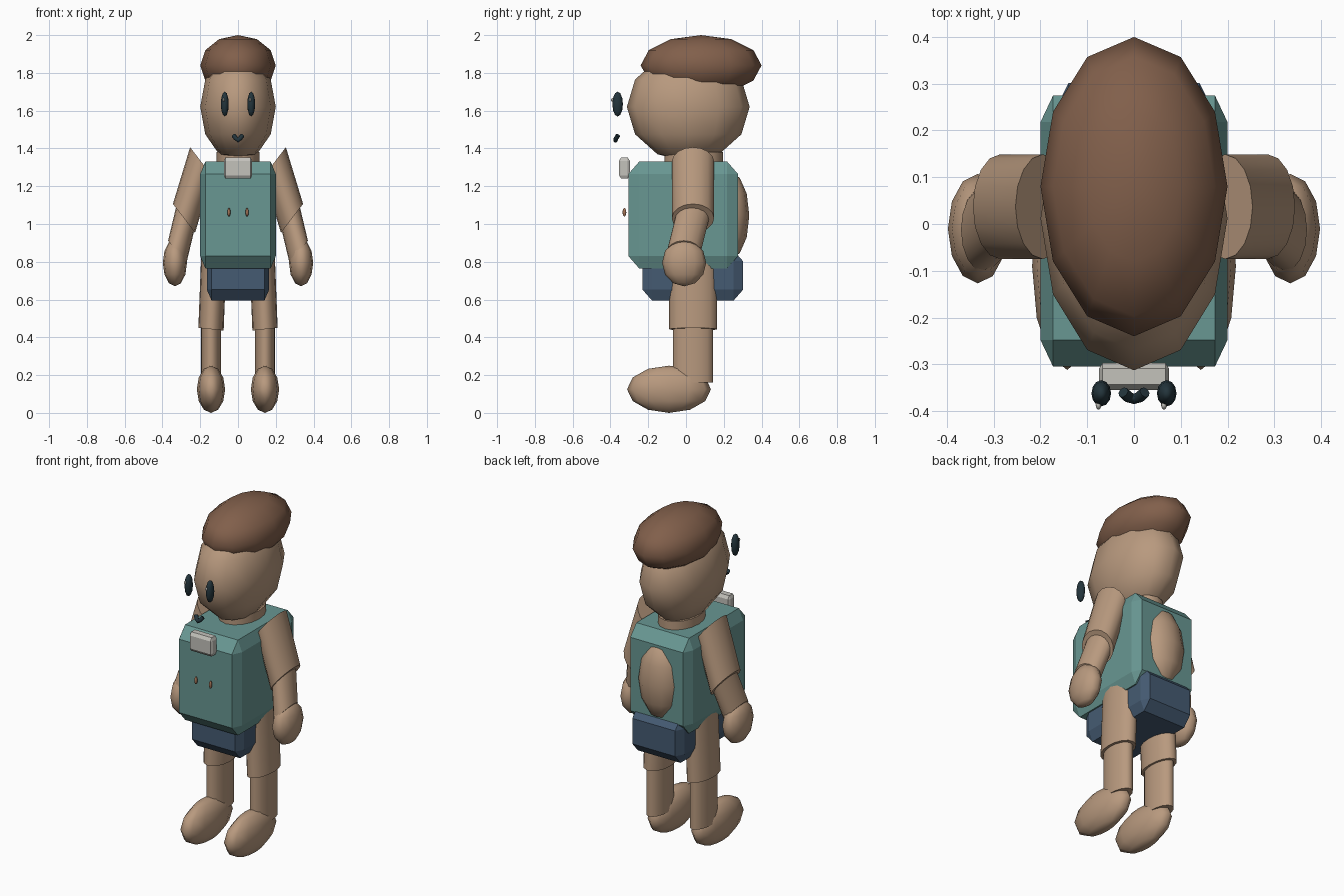
import bpy, bmesh, math
from itertools import product
from mathutils import Vector, Matrix

cube = bpy.data.objects.get("Cube")
if cube:
    bpy.data.objects.remove(cube, do_unlink=True)


def material(name, rgb):
    m = bpy.data.materials.new(name)
    m.use_nodes = True
    m.diffuse_color = (*rgb, 1)
    m.node_tree.nodes["Principled BSDF"].inputs["Base Color"].default_value = (*rgb, 1)
    return m


skin = material("tan skin", (0.48, 0.32, 0.21))
hair_brown = material("brown hair", (0.22, 0.115, 0.07))
teal = material("teal cloth", (0.14, 0.31, 0.29))
blue = material("navy cloth", (0.06, 0.105, 0.17))
dark = material("dark slate", (0.017, 0.035, 0.045))
pale = material("pale grey", (0.55, 0.54, 0.50))
copper = material("copper", (0.38, 0.18, 0.10))


def finish(name, bm, mat):
    bmesh.ops.recalc_face_normals(bm, faces=bm.faces)
    mesh = bpy.data.meshes.new(name)
    bm.to_mesh(mesh)
    bm.free()
    mesh.materials.append(mat)
    ob = bpy.data.objects.new(name, mesh)
    bpy.context.collection.objects.link(ob)
    return ob


def ball(name, centre, radii, mat, segments=12, rings=6):
    """Smooth ellipsoid with its poles along z."""
    bm = bmesh.new()
    bmesh.ops.create_uvsphere(
        bm, u_segments=segments, v_segments=rings, radius=1,
        matrix=Matrix.Translation(centre) @ Matrix.Diagonal((*radii, 1)))
    for f in bm.faces:
        f.smooth = True
    return finish(name, bm, mat)


def chamfered_box(name, low, high, cut, mat):
    """Flat shaded box with a separate chamfer size on each axis."""
    bm = bmesh.new()
    for signs in product((0, 1), repeat=3):
        corner = [(low, high)[s][i] for i, s in enumerate(signs)]
        inner = [c + cut[i] * (1 - 2 * signs[i]) for i, c in enumerate(corner)]
        for keep in range(3):
            bm.verts.new([corner[i] if i == keep else inner[i] for i in range(3)])
    bmesh.ops.convex_hull(bm, input=bm.verts)
    bmesh.ops.dissolve_limit(bm, angle_limit=0.01, verts=bm.verts, edges=bm.edges)
    return finish(name, bm, mat)


def tube(name, start, end, u, v, mat, sides=16):
    """Oval cylinder whose end caps lie along the half axes u and v."""
    bm = bmesh.new()
    u, v = Vector(u), Vector(v)
    rings = []
    for c in (Vector(start), Vector(end)):
        angles = [2 * math.pi * i / sides for i in range(sides)]
        rings.append([bm.verts.new(c + u * math.cos(a) + v * math.sin(a)) for a in angles])
    a, b = rings
    for i in range(sides):
        j = (i + 1) % sides
        bm.faces.new((a[i], a[j], b[j], b[i])).smooth = True
    bm.faces.new(a)
    bm.faces.new(b)
    return finish(name, bm, mat)


# Head, hair and neck
ball("head", (0, 0.012, 1.62), (0.2, 0.325, 0.29), skin)
ball("hair", (0, 0.08, 1.84), (0.2, 0.32, 0.16), hair_brown)
tube("neck", (0, 0.04, 1.25), (0, 0.04, 1.38), (0.113, 0, 0), (0, 0.155, 0), skin)

# Torso, hips and the oval pad on the back
chamfered_box("torso", (-0.2, -0.305, 0.765), (0.2, 0.275, 1.33), (0.027, 0.057, 0.065), teal)
chamfered_box("hips", (-0.165, -0.23, 0.595), (0.165, 0.302, 0.86), (0.025, 0.05, 0.057), blue)
ball("back_pad", (0, 0.235, 1.045), (0.13, 0.1, 0.23), skin)

# Collar tag and smiling mouth
chamfered_box("collar_tag", (-0.075, -0.355, 1.24), (0.075, -0.297, 1.352), (0.008, 0.012, 0.018), pale)
curve = bpy.data.curves.new("mouth", "CURVE")
curve.dimensions = "3D"
curve.bevel_depth = 0.012
curve.bevel_resolution = 2
curve.use_fill_caps = True
smile = curve.splines.new("POLY")
smile.points.add(4)
for i, p in enumerate(smile.points):
    t = i / 2 - 1
    p.co = (0.023 * t, -0.374 + 0.014 * t * t, 1.443 + 0.026 * abs(t) ** 1.4, 1)
curve.materials.append(dark)
bpy.context.collection.objects.link(bpy.data.objects.new("mouth", curve))

# Paired parts
for side, s in (("left", 1), ("right", -1)):
    ball(side + "_eye", (0.07 * s, -0.362, 1.635), (0.021, 0.028, 0.066), dark)
    ball(side + "_eye_glint", (0.07 * s - 0.006, -0.387, 1.657), (0.006, 0.01, 0.01), pale)
    ball(side + "_button", (0.048 * s, -0.326, 1.062), (0.008, 0.01, 0.023), copper)

    tube(side + "_upper_arm", (0.195 * s, 0.037, 1.33), (0.286 * s, 0.037, 1.03),
         (0.0585 * s, 0, 0.0765), (0, 0.112, 0), skin)
    tube(side + "_forearm", (0.272 * s, 0.04, 1.06), (0.322 * s, -0.012, 0.85),
         (0.048 * s, 0, 0.062), (0, 0.09, 0), skin)
    ball(side + "_hand", (0.334 * s, -0.01, 0.795), (0.064, 0.117, 0.125), skin)

    tube(side + "_thigh", (0.127 * s, 0.038, 0.85), (0.143 * s, 0.038, 0.443),
         (0.067 * s, 0, 0.007), (0, 0.127, 0), skin)
    tube(side + "_shin", (0.143 * s, 0.037, 0.5), (0.143 * s, 0.037, 0.16),
         (0.053 * s, 0, 0), (0, 0.107, 0), skin)
    ball(side + "_foot", (0.143 * s, -0.09, 0.125), (0.075, 0.222, 0.125), skin)
